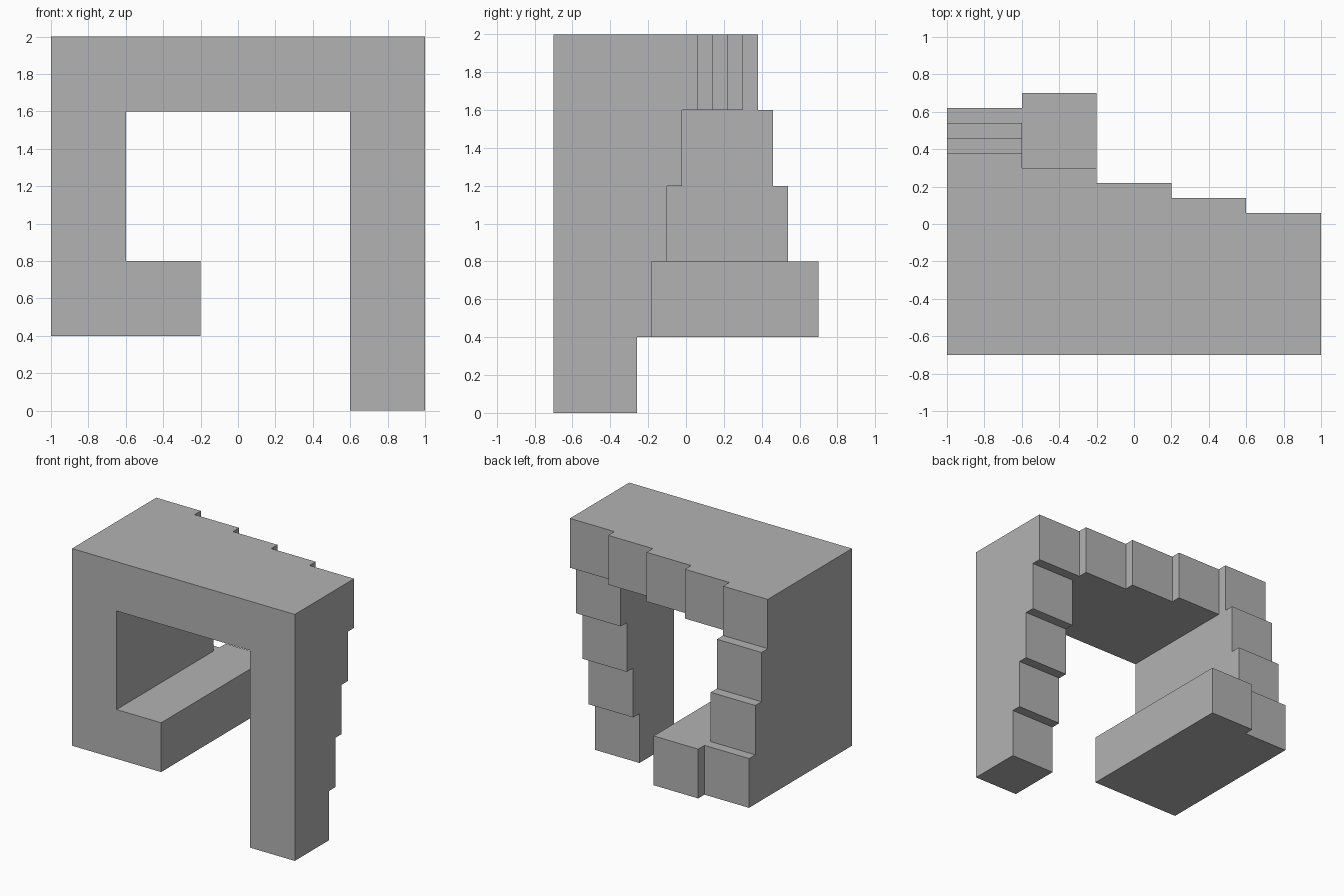
import bpy
import bmesh

if "Cube" in bpy.data.objects:
    bpy.data.objects.remove(bpy.data.objects["Cube"], do_unlink=True)

CELL = 0.4      # width and height of each block
FRONT = -0.7    # shared flat front
FIRST = -0.26   # back of the first block
STEP = 0.08     # each following block reaches further back

# Path of blocks (column, row): up the left post, across the top, down, and hook inward
path = [(4, r) for r in range(5)]
path += [(c, 4) for c in range(3, -1, -1)]
path += [(0, r) for r in (3, 2, 1)] + [(1, 1)]
layers = [FRONT] + [FIRST + STEP * i for i in range(len(path))]
reach = {cell: i + 1 for i, cell in enumerate(path)}

bm = bmesh.new()


def point(c, r, layer):
    return bm.verts.new((c * CELL - 1, layers[layer], r * CELL))


def quad(*corners):
    bm.faces.new([point(*p) for p in corners])


for (c, r), end in reach.items():
    # Corners counter-clockwise as seen from the front
    ring = [(c, r), (c + 1, r), (c + 1, r + 1), (c, r + 1)]
    quad(*[(*p, 0) for p in ring])
    quad(*[(*p, end) for p in reversed(ring)])

    # Side walls wherever the neighbouring block does not cover them
    neighbours = [(c, r - 1), (c + 1, r), (c, r + 1), (c - 1, r)]
    for i, neighbour in enumerate(neighbours):
        a, b = ring[i], ring[(i + 1) % 4]
        for k in range(reach.get(neighbour, 0), end):
            quad((*b, k), (*a, k), (*a, k + 1), (*b, k + 1))

# Weld into one closed solid and merge the flat areas
bmesh.ops.remove_doubles(bm, verts=bm.verts[:], dist=0.001)
bmesh.ops.dissolve_limit(bm, angle_limit=0.01, verts=bm.verts[:], edges=bm.edges[:])
bmesh.ops.recalc_face_normals(bm, faces=bm.faces[:])

mesh = bpy.data.meshes.new("stepped_hook_frame")
bm.to_mesh(mesh)
bm.free()

# Plain grey surface
grey = bpy.data.materials.new("light grey")
grey.use_nodes = True
colour = (0.45, 0.45, 0.45, 1)
grey.diffuse_color = colour
grey.node_tree.nodes["Principled BSDF"].inputs["Base Color"].default_value = colour
mesh.materials.append(grey)

frame = bpy.data.objects.new("stepped_hook_frame", mesh)
bpy.context.collection.objects.link(frame)
